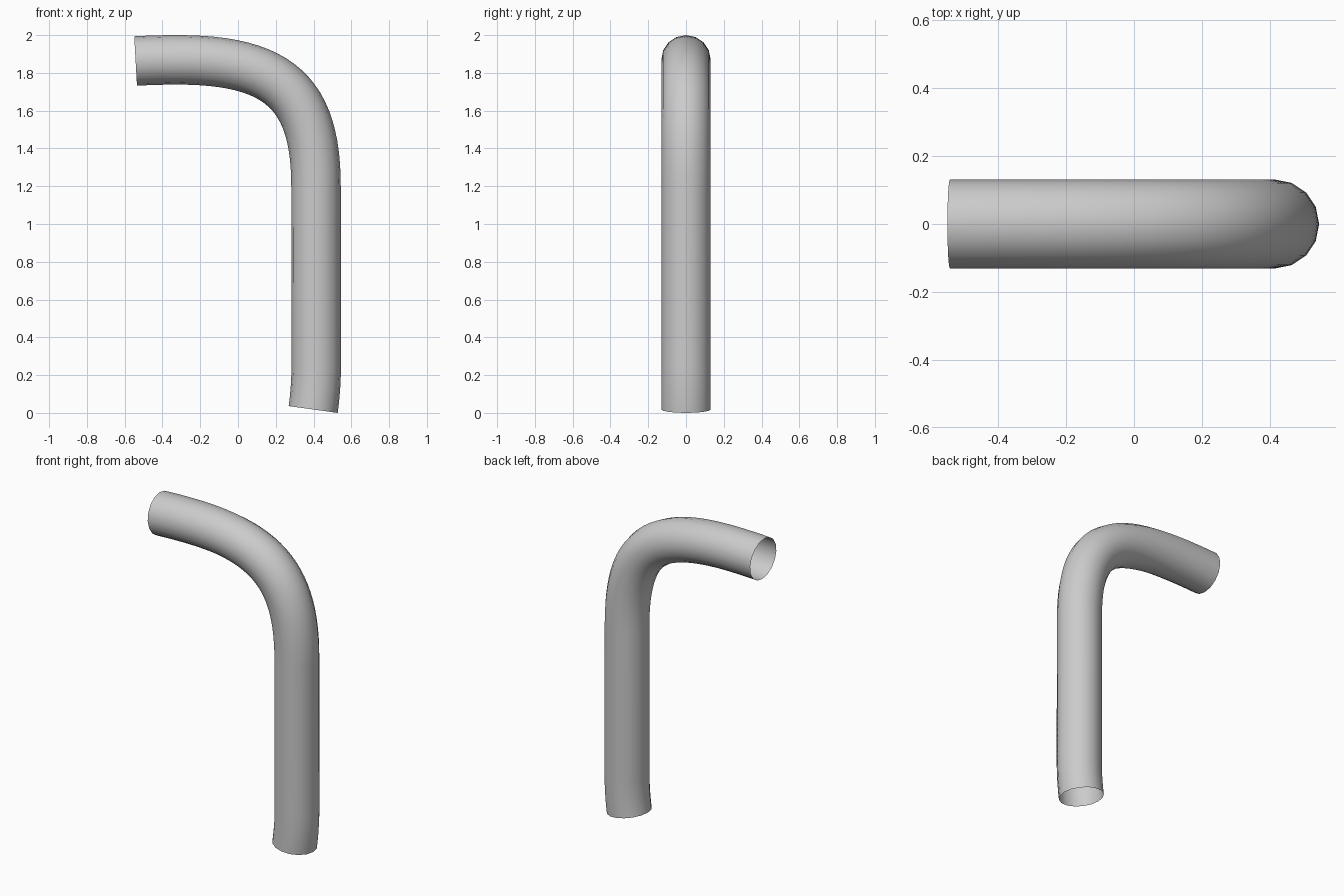
import bpy
from mathutils import Vector

if "Cube" in bpy.data.objects:
    bpy.data.objects.remove(bpy.data.objects["Cube"])

# Centre line of the bent pipe: (handle in, point, handle out) in the xz plane
PATH = [
    ((0.387, -0.06), (0.398, 0.018), (0.408, 0.09)),
    ((0.414, 0.17), (0.414, 0.25), (0.414, 0.50)),
    ((0.413, 0.90), (0.413, 1.20), (0.413, 1.69)),
    ((0.22, 1.869), (-0.32, 1.869), (-0.39, 1.869)),
    ((-0.47, 1.867), (-0.542, 1.863), (-0.61, 1.859)),
]

curve = bpy.data.curves.new("bent_pipe", "CURVE")
curve.dimensions = "3D"
curve.resolution_u = 24
curve.bevel_depth = 0.131
curve.bevel_resolution = 6
curve.use_fill_caps = False   # both ends are open
spline = curve.splines.new("BEZIER")
spline.bezier_points.add(len(PATH) - 1)
for bp, (h1, co, h2) in zip(spline.bezier_points, PATH):
    bp.handle_left_type = bp.handle_right_type = "FREE"
    bp.co = Vector((co[0], 0, co[1]))
    bp.handle_left = Vector((h1[0], 0, h1[1]))
    bp.handle_right = Vector((h2[0], 0, h2[1]))

# Pipe surface as a smooth mesh
pipe = bpy.data.objects.new("bent_pipe", curve)
bpy.context.collection.objects.link(pipe)
bpy.context.view_layer.objects.active = pipe
pipe.select_set(True)
bpy.ops.object.convert(target="MESH")
bpy.ops.object.shade_smooth()
